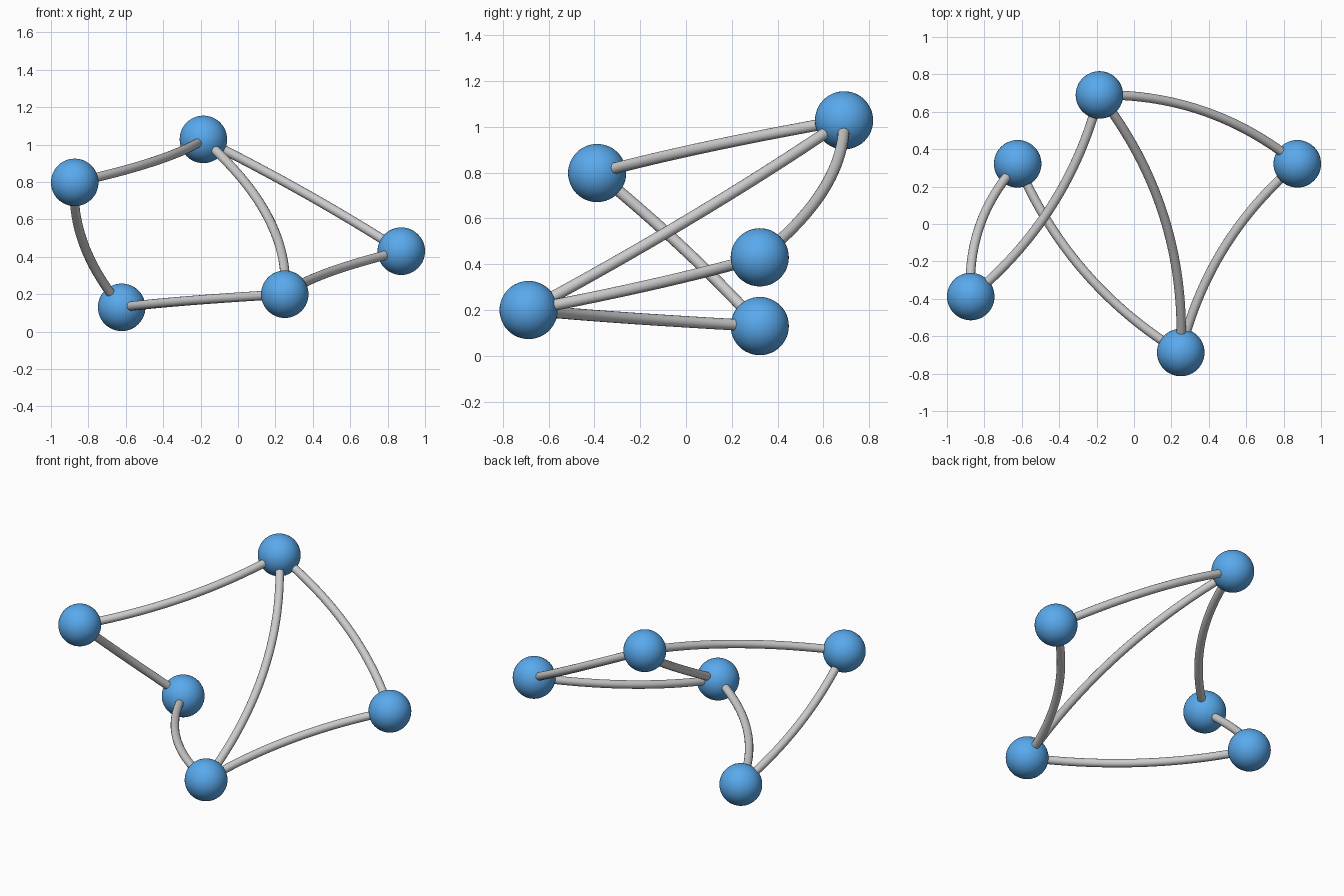
import bpy
from mathutils import Vector

if "Cube" in bpy.data.objects:
    bpy.data.objects.remove(bpy.data.objects["Cube"])

R_NODE, R_ROD, BOW = 0.127, 0.025, 0.08

blue = bpy.data.materials.new("blue")
blue.diffuse_color = (0.1, 0.4, 0.85, 1)
blue.use_nodes = True
blue.node_tree.nodes["Principled BSDF"].inputs["Base Color"].default_value = blue.diffuse_color

# Ball centres
nodes = {
    "left": Vector((-0.873, -0.388, 0.798)),
    "low": Vector((-0.622, 0.322, 0.13)),
    "top": Vector((-0.185, 0.69, 1.028)),
    "front": Vector((0.25, -0.687, 0.2)),
    "right": Vector((0.873, 0.322, 0.43)),
}

# Rods, each bowing sideways to the right of its direction of travel
links = [("left", "top"), ("low", "left"), ("low", "front"),
         ("right", "front"), ("right", "top"), ("front", "top")]


def ball(name, centre):
    bpy.ops.mesh.primitive_uv_sphere_add(segments=48, ring_count=24,
                                         radius=R_NODE, location=centre)
    ob = bpy.context.object
    ob.name = f"ball_{name}"
    ob.data.materials.append(blue)
    bpy.ops.object.shade_smooth()


def rod(name, a, b):
    d = b - a
    side = d.cross(Vector((0, 0, 1))).normalized()
    ctrl = (a + b) / 2 + side * d.length * BOW * 2
    cu = bpy.data.curves.new(name, 'CURVE')
    cu.dimensions = '3D'
    cu.bevel_depth = R_ROD
    cu.bevel_resolution = 6
    cu.resolution_u = 32
    cu.use_fill_caps = True
    sp = cu.splines.new('BEZIER')
    sp.bezier_points.add(1)
    for p, co in zip(sp.bezier_points, (a, b)):
        p.handle_left_type = p.handle_right_type = 'FREE'
        p.co = co
        h = co.lerp(ctrl, 2 / 3)
        p.handle_left = h if co is b else co
        p.handle_right = h if co is a else co
    bpy.context.collection.objects.link(bpy.data.objects.new(name, cu))


for n, c in nodes.items():
    ball(n, c)
for s, e in links:
    rod(f"rod_{s}_to_{e}", nodes[s], nodes[e])
